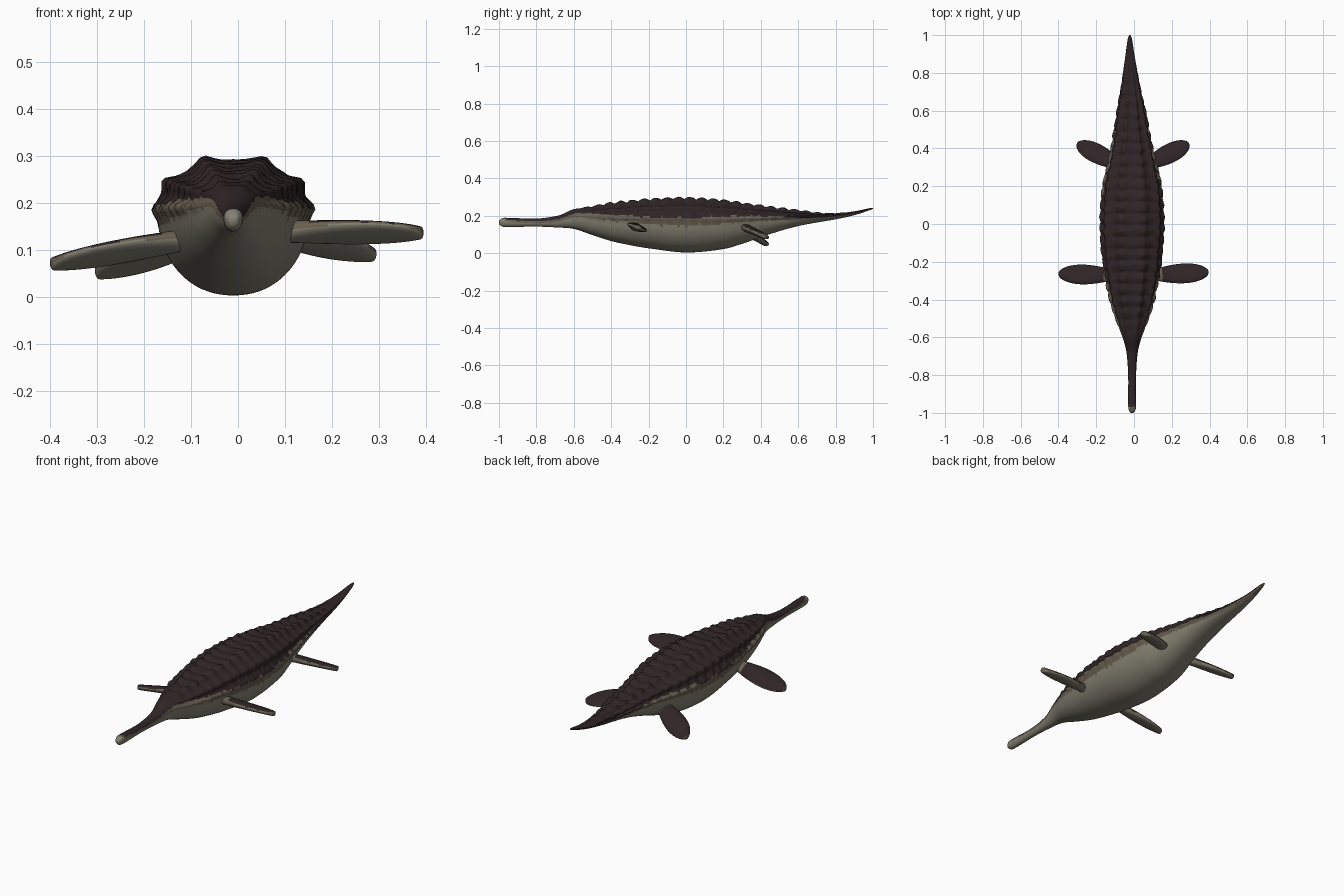
import bpy, bmesh, math, random
from mathutils import Vector, noise

if "Cube" in bpy.data.objects:
    bpy.data.objects.remove(bpy.data.objects["Cube"])

random.seed(3)


def material(name, rgb):
    m = bpy.data.materials.new(name)
    m.diffuse_color = (*rgb, 1)
    m.use_nodes = True
    m.node_tree.nodes["Principled BSDF"].inputs["Base Color"].default_value = m.diffuse_color
    return m


MATS = [material("belly_grey", (0.235, 0.22, 0.17)),
        material("flank_tan", (0.14, 0.115, 0.08)),
        material("back_dark_brown", (0.029, 0.018, 0.019))]

# Body stations: y, half width, bottom z, top z, lower edge of the dark back
STATIONS = [
    (-1.0, .008, .155, .172, .21), (-.985, .018, .143, .187, .20),
    (-.95, .021, .140, .189, .18), (-.8, .021, .142, .185, .172),
    (-.68, .030, .137, .202, .182), (-.6, .050, .130, .235, .21),
    (-.5, .083, .097, .247, .21), (-.4, .110, .065, .262, .207),
    (-.3, .130, .043, .273, .20), (-.2, .146, .026, .283, .195),
    (0, .161, .004, .291, .188), (.2, .148, .022, .277, .195),
    (.3, .125, .050, .262, .198), (.4, .102, .085, .247, .198),
    (.5, .084, .118, .234, .196), (.6, .068, .145, .222, .190),
    (.7, .051, .164, .212, .190), (.8, .037, .181, .213, .196),
    (.9, .023, .203, .224, .211), (.98, .011, .229, .240, .233),
    (1.0, .004, .237, .243, .239)]


def station(y):
    """Smoothly interpolated half width, bottom, top and colour edge."""
    i = 0
    while i < len(STATIONS) - 2 and y > STATIONS[i + 1][0]:
        i += 1
    p = [STATIONS[min(max(i + k, 0), len(STATIONS) - 1)] for k in (-1, 0, 1, 2)]
    h = p[2][0] - p[1][0]
    t = (y - p[1][0]) / h
    out = []
    for c in range(1, 5):
        m1 = (p[2][c] - p[0][c]) / (p[2][0] - p[0][0]) * h
        m2 = (p[3][c] - p[1][c]) / (p[3][0] - p[1][0]) * h
        out.append((2*t**3 - 3*t*t + 1) * p[1][c] + (t**3 - 2*t*t + t) * m1
                   + (3*t*t - 2*t**3) * p[2][c] + (t**3 - t*t) * m2)
    return out


def ramp(a, b, v):
    t = min(max((v - a) / (b - a), 0), 1)
    return t * t * (3 - 2 * t)


def loft(name, rings, paint):
    """Skin closed rings, cap the ends and colour faces by a rule."""
    bm = bmesh.new()
    rows = [[bm.verts.new(p) for p in r] for r in rings]
    n = len(rows[0])
    for i, (a, b) in enumerate(zip(rows, rows[1:])):
        for j in range(n):
            bm.faces.new((a[j], a[(j + 1) % n], b[(j + 1) % n], b[j]))
    bm.faces.new(rows[0])
    bm.faces.new(rows[-1])
    bmesh.ops.recalc_face_normals(bm, faces=bm.faces)
    for f in bm.faces:
        f.smooth = True
        f.material_index = paint(f)
    me = bpy.data.meshes.new(name)
    bm.to_mesh(me)
    bm.free()
    for m in MATS:
        me.materials.append(m)
    ob = bpy.data.objects.new(name, me)
    bpy.context.collection.objects.link(ob)
    return ob


# Body: slim snout, round belly, armoured back with three scute rows per side
RIDGES = [(70, .016), (34, .018), (6, .014)]
N, STEPS, PITCH = 80, 260, .062


def body_ring(y):
    hw, zb, zt, _ = station(y)
    zm = zb + .6 * (zt - zb)
    cx = -.01 - .012 * ramp(.3, 1, y)
    armour = ramp(-.64, -.4, y) * (1 - ramp(.5, .92, y))
    ring = []
    for j in range(N):
        a = 2 * math.pi * j / N
        c, s = math.cos(a), math.sin(a)
        x = math.copysign(abs(c) ** .93, c) * hw
        z = zm + s * ((zt - zm) if s > 0 else (zm - zb))
        deg = math.degrees(math.atan2(s, abs(c)))
        lift = 0
        for k, (rd, h) in enumerate(RIDGES):
            phase = ((y + 1) / PITCH + .35 * k) % 1
            scute = .45 + .55 * math.sin(math.pi * phase) ** .7
            lift += h * scute * math.exp(-((deg - rd) / 8) ** 2)
        if s > 0:
            crease = abs(math.sin(math.pi * (y + 1) / PITCH))
            lift += .006 * (crease - .8) * ramp(0, 15, deg)
            lift += .004 * noise.noise(Vector((x * 40, y * 40, z * 40)))
        lift *= armour
        ring.append((cx + x + c * lift, y, z + s * lift))
    return ring


def paint_body(f):
    p = f.calc_center_median()
    hw, zb, zt, zd = station(p.y)
    size = zt - zb
    rough = noise.noise(p * 45) * .05 * size
    d = p.z + rough - zd
    if d > 0:
        return 2
    return 1 if d > -.13 * size - .004 else 0


loft("body", [body_ring(-1 + 2 * i / STEPS) for i in range(STEPS + 1)], paint_body)


# Flippers: tapered leaf blades with the leading edge raised
def flipper(name, root, tip, chord):
    root, tip = Vector(root), Vector(tip)
    span = tip - root
    flat = Vector((span.x, span.y, 0)).normalized()
    lead = Vector((flat.y, -flat.x, 0))
    if lead.y > 0:
        lead = -lead
    lead = (lead + Vector((0, 0, .38))).normalized()
    up = span.cross(lead).normalized()
    if up.z < 0:
        up = -up
    rings, count = [], 24
    for i in range(count + 1):
        s = math.sin(math.pi / 2 * i / count) * .999
        if s < .58:
            w = .45 + .55 * math.sin(math.pi / 2 * s / .58)
        else:
            w = math.sqrt(1 - ((s - .58) / .42) ** 2)
        w *= chord / 2
        th = min(.023 - .010 * s, w)
        rings.append([root + span * s + lead * w * math.cos(a) + up * th * math.sin(a)
                      for a in (2 * math.pi * j / 24 for j in range(24))])

    def paint(f):
        p = f.calc_center_median()
        s = (p - root).dot(span) / span.length_squared
        top = f.normal.dot(up)
        if top > .45 + .3 * noise.noise(p * 50) and s > .2:
            return 2
        return 1 if top > -.3 else 0

    loft(name, rings, paint)


flipper("front_flipper_right", (.09, -.27, .140), (.395, -.255, .137), .112)
flipper("front_flipper_left", (-.10, -.27, .125), (-.40, -.265, .070), .112)
flipper("rear_flipper_right", (.06, .31, .140), (.292, .425, .088), .110)
flipper("rear_flipper_left", (-.07, .31, .125), (-.302, .425, .050), .110)
